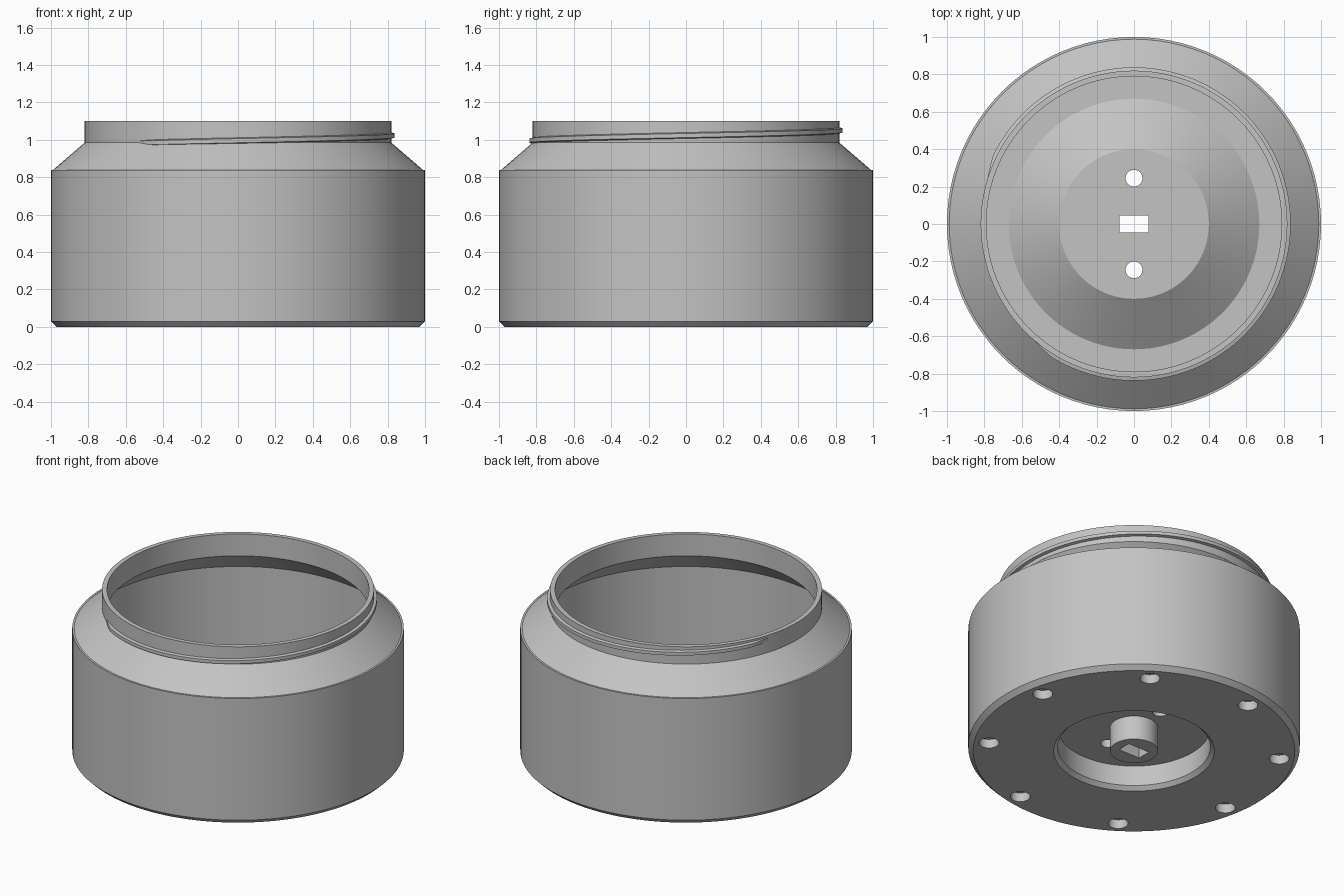
import bpy, bmesh, math
from mathutils import Matrix, Vector

if "Cube" in bpy.data.objects:
    bpy.data.objects.remove(bpy.data.objects["Cube"], do_unlink=True)

SEGMENTS = 96

grey = bpy.data.materials.new("light grey")
grey.use_nodes = True
grey.diffuse_color = (0.55, 0.55, 0.55, 1)
grey.node_tree.nodes["Principled BSDF"].inputs["Base Color"].default_value = grey.diffuse_color


def make_object(name, bm):
    bmesh.ops.recalc_face_normals(bm, faces=bm.faces)
    mesh = bpy.data.meshes.new(name)
    bm.to_mesh(mesh)
    bm.free()
    mesh.materials.append(grey)
    obj = bpy.data.objects.new(name, mesh)
    bpy.context.collection.objects.link(obj)
    return obj


def activate(obj):
    bpy.ops.object.select_all(action="DESELECT")
    obj.select_set(True)
    bpy.context.view_layer.objects.active = obj


def lathe(name, profile):
    bm = bmesh.new()
    verts = [bm.verts.new((r, 0, z)) for r, z in profile]
    edges = [bm.edges.new(pair) for pair in zip(verts, verts[1:])]
    bmesh.ops.spin(bm, geom=verts + edges, cent=(0, 0, 0), axis=(0, 0, 1),
                   angle=math.tau, steps=SEGMENTS, use_duplicate=False)
    bmesh.ops.remove_doubles(bm, verts=bm.verts, dist=0.0001)
    return make_object(name, bm)


def add_pin(bm, x, y, radius, low, high):
    bmesh.ops.create_cone(bm, cap_ends=True, segments=32, radius1=radius, radius2=radius,
                          depth=high - low,
                          matrix=Matrix.Translation((x, y, (low + high) / 2)))


# Hollow jar: centre post, underside recess, outer wall, neck, inner wall, raised floor
jar = lathe("jar_body", [
    (0, 0), (0.145, 0), (0.145, 0.16), (0.46, 0.16), (0.46, 0.025), (0.485, 0),
    (0.97, 0), (1, 0.03), (1, 0.84), (0.988, 0.84), (0.82, 0.985), (0.82, 1.1),
    (0.79, 1.1), (0.79, 0.955), (0.97, 0.80), (0.97, 0.085),
    (0.67, 0.085), (0.40, 0.27), (0, 0.27)])

# Cutters: ring of blind holes, two through holes and the slot in the post
bm = bmesh.new()
for i in range(8):
    a = math.radians(11.25 + 45 * i)
    add_pin(bm, 0.88 * math.cos(a), 0.88 * math.sin(a), 0.06, -0.05, 0.06)
for side in (-1, 1):
    add_pin(bm, 0, 0.245 * side, 0.045, 0.1, 0.4)
bmesh.ops.create_cube(bm, size=1, matrix=Matrix.Translation((0, 0, 0.15))
                      @ Matrix.Diagonal((0.156, 0.09, 0.6, 1)))
cutter = make_object("hole_cutter", bm)
cutter.hide_render = True

activate(jar)
cut = jar.modifiers.new("holes", "BOOLEAN")
cut.operation = "DIFFERENCE"
cut.solver = "EXACT"
cut.object = cutter
bpy.ops.object.modifier_apply(modifier=cut.name)
bpy.data.objects.remove(cutter, do_unlink=True)

# Screw thread: trapezoid section swept along a rising arc, tapered at both ends
bm = bmesh.new()
rings = []
start, sweep, steps = 226, 300, 100
for i in range(steps + 1):
    t = i / steps
    a = math.radians(start + sweep * t)
    z = 0.982 + 0.092 * t
    out = 0.812 + 0.026 * min(1, 25 * t, 25 * (1 - t))
    section = [(0.805, -0.02), (out, -0.011), (out, 0.011), (0.805, 0.02)]
    rings.append([bm.verts.new((r * math.cos(a), r * math.sin(a), z + h)) for r, h in section])
for ring, following in zip(rings, rings[1:]):
    for k in range(4):
        n = (k + 1) % 4
        bm.faces.new((ring[k], following[k], following[n], ring[n]))
bm.faces.new(rings[0])
bm.faces.new(rings[-1])
thread = make_object("neck_thread", bm)

for obj in (jar, thread):
    activate(obj)
    bpy.ops.object.shade_smooth_by_angle(angle=math.radians(20))
